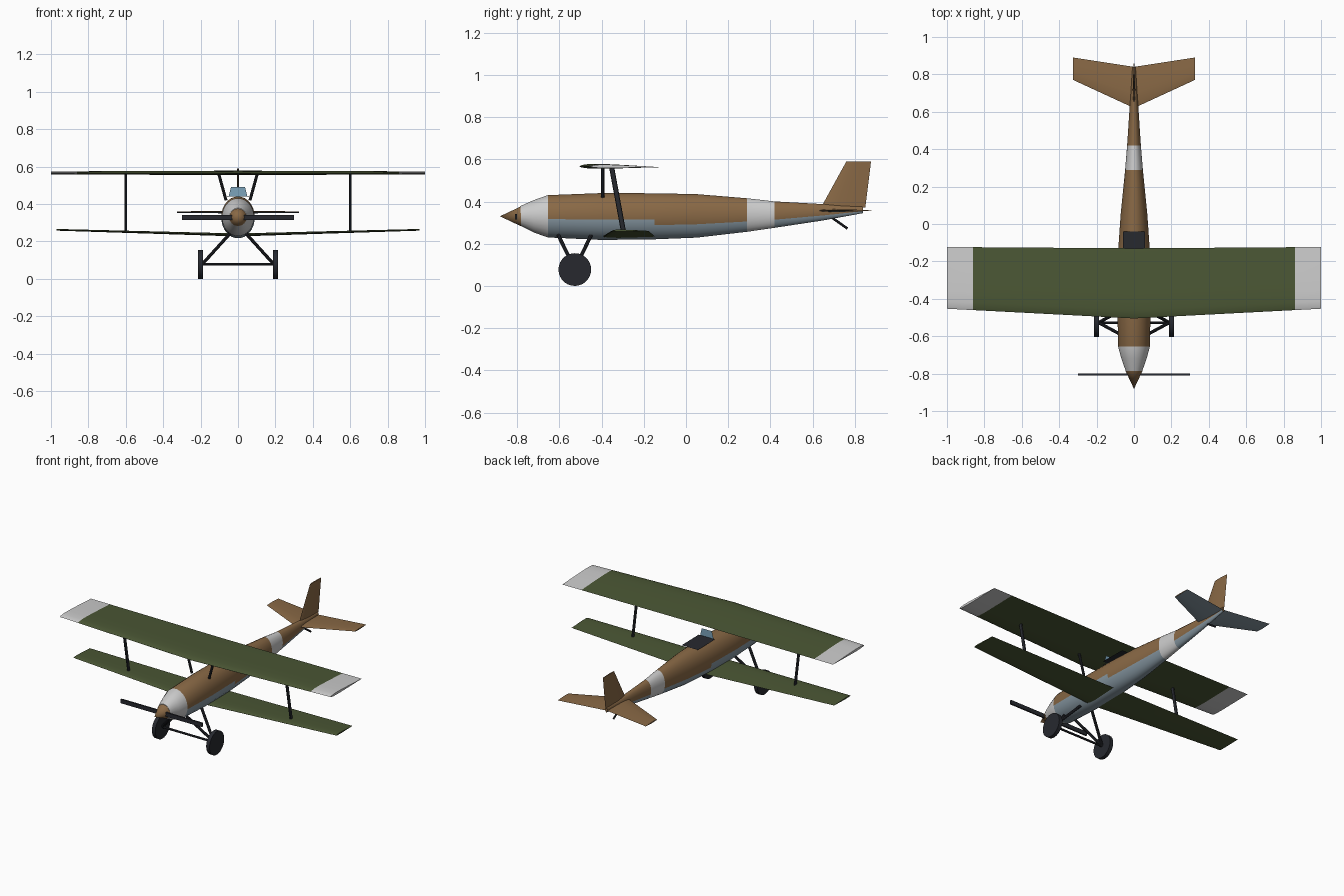
import bpy, bmesh, math
from mathutils import Vector, Matrix

if "Cube" in bpy.data.objects:
    bpy.data.objects.remove(bpy.data.objects["Cube"])


def material(name, rgb):
    m = bpy.data.materials.new(name)
    m.diffuse_color = (*rgb, 1)
    m.use_nodes = True
    m.node_tree.nodes["Principled BSDF"].inputs["Base Color"].default_value = m.diffuse_color
    return m


BROWN = material("brown", (0.25, 0.14, 0.06))
BLUE = material("pale_blue", (0.24, 0.31, 0.36))
WHITE = material("white", (0.65, 0.65, 0.65))
GREEN = material("green", (0.07, 0.095, 0.035))
DARK = material("dark", (0.02, 0.022, 0.028))
GLASS = material("glass", (0.2, 0.37, 0.5))


def finish(name, bm, mats, pick=None, smooth=True):
    """Turn a bmesh into an object; pick(center, normal) gives a material index."""
    bmesh.ops.recalc_face_normals(bm, faces=bm.faces)
    for f in bm.faces:
        f.material_index = pick(f.calc_center_median(), f.normal) if pick else 0
    me = bpy.data.meshes.new(name)
    bm.to_mesh(me)
    bm.free()
    ob = bpy.data.objects.new(name, me)
    bpy.context.collection.objects.link(ob)
    for m in mats:
        me.materials.append(m)
    if smooth:
        bpy.ops.object.select_all(action="DESELECT")
        ob.select_set(True)
        bpy.context.view_layer.objects.active = ob
        bpy.ops.object.shade_smooth_by_angle(angle=math.radians(35))
    return ob


def loft(name, rings, mats, pick=None):
    bm = bmesh.new()
    loops = [[bm.verts.new(p) for p in ring] for ring in rings]
    n = len(loops[0])
    for a, b in zip(loops, loops[1:]):
        for i in range(n):
            j = (i + 1) % n
            bm.faces.new((a[i], a[j], b[j], b[i]))
    bm.faces.new(loops[0])
    bm.faces.new(loops[-1])
    return finish(name, bm, mats, pick)


# Section as (position along chord, height) in units of chord and half thickness
FOIL = [(0, 0.1), (0.03, 0.55), (0.12, 0.95), (0.28, 1), (0.6, 0.55), (1, -0.2),
        (0.6, -0.55), (0.3, -0.8), (0.1, -0.65), (0.02, -0.3)]
LENS = [(0, 0), (0.08, 0.6), (0.35, 1), (0.7, 0.6), (1, 0),
        (0.7, -0.6), (0.35, -1), (0.08, -0.6)]


def section(profile, lead, trail, thick):
    lead, trail, thick = Vector(lead), Vector(trail), Vector(thick)
    return [lead.lerp(trail, t) + thick * h for t, h in profile]


def rod(name, a, b, r, depth=None, sides=10):
    """Strut between two points; depth is its second half width."""
    a, b = Vector(a), Vector(b)
    d = b - a
    bm = bmesh.new()
    bmesh.ops.create_cone(bm, cap_ends=True, segments=sides, radius1=r, radius2=r, depth=d.length)
    rot = d.to_track_quat("Z", "Y").to_matrix().to_4x4()
    bm.transform(Matrix.Translation((a + b) / 2) @ rot @ Matrix.Diagonal((1, (depth or r) / r, 1, 1)))
    return finish(name, bm, [DARK])


def plane(name, pts, mat):
    bm = bmesh.new()
    bm.faces.new([bm.verts.new(p) for p in pts])
    return finish(name, bm, [mat], smooth=False)


# Fuselage: y, centre height, half width, half height
stations = [(-0.785, 0.332, 0.045, 0.047), (-0.72, 0.33, 0.068, 0.078), (-0.655, 0.33, 0.086, 0.101),
            (-0.4, 0.329, 0.09, 0.112), (-0.15, 0.33, 0.086, 0.11), (0.05, 0.332, 0.072, 0.104),
            (0.29, 0.336, 0.048, 0.08), (0.42, 0.338, 0.037, 0.063), (0.65, 0.349, 0.022, 0.039),
            (0.84, 0.36, 0.008, 0.015)]
N = 24
angles = [math.tau * (i + 0.5) / N for i in range(N)]
rings = [[(rx * math.cos(a), y, cz + rz * math.sin(a)) for a in angles] for y, cz, rx, rz in stations]


def fuselage_paint(c, n):
    if c.y < -0.655 or 0.29 < c.y < 0.42:
        return 2
    return 1 if c.z < 0.327 + max(0, c.y) * 0.028 and n.z < -0.2 else 0


loft("fuselage", rings, [BROWN, BLUE, WHITE], fuselage_paint)

# Spinner and propeller
bm = bmesh.new()
bmesh.ops.create_cone(bm, cap_ends=True, segments=N, radius1=0.047, radius2=0, depth=0.1)
bm.transform(Matrix.Translation((0, -0.832, 0.33)) @ Matrix.Rotation(math.pi / 2, 4, "X"))
finish("spinner", bm, [BROWN])
bm = bmesh.new()
bmesh.ops.create_cube(bm, size=1)
bm.transform(Matrix.Translation((0, -0.805, 0.328)) @ Matrix.Diagonal((0.6, 0.01, 0.027, 1)))
finish("propeller", bm, [DARK], smooth=False)

# Wings
upper = []
for x in (-1, -0.86, 0, 0.86, 1):
    k = abs(x)
    upper.append(section(FOIL, (x, -0.505 + 0.052 * k, 0.566), (x, -0.13 + 0.007 * k, 0.565),
                         (0, 0, 0.013 - 0.004 * k)))
loft("upper_wing", upper, [GREEN, WHITE], lambda c, n: int(abs(c.x) > 0.86))
lower = []
for x in (-0.97, 0, 0.97):
    k = abs(x) / 0.97
    z = 0.234 + 0.028 * k
    lower.append(section(FOIL, (x, -0.395 + 0.045 * k, z), (x, -0.145 - 0.033 * k, z),
                         (0, 0, 0.009 - 0.004 * k)))
loft("lower_wing", lower, [GREEN])

# Tailplane and fin
tail = []
for x in (-0.325, 0, 0.325):
    k = abs(x) / 0.325
    tail.append(section(LENS, (x, 0.62 + 0.15 * k, 0.357), (x, 0.84 + 0.05 * k, 0.357),
                        (0, 0, 0.007 - 0.003 * k)))
loft("tailplane", tail, [BROWN, BLUE], lambda c, n: int(n.z < -0.3))
loft("fin", [section(LENS, (0, 0.64, 0.372), (0, 0.85, 0.372), (0.007, 0, 0)),
             section(LENS, (0, 0.76, 0.59), (0, 0.877, 0.59), (0.004, 0, 0))], [BROWN])
rod("tail_skid", (0, 0.68, 0.332), (0, 0.765, 0.272), 0.006)

# Cockpit opening and windscreen
plane("cockpit", [(-0.06, -0.22, 0.443), (0.06, -0.22, 0.443), (0.06, -0.04, 0.441), (-0.06, -0.04, 0.441)], DARK)
plane("windscreen", [(-0.05, -0.22, 0.44), (0.05, -0.22, 0.44), (0.037, -0.22, 0.492), (-0.037, -0.22, 0.492)], GLASS)

# Wing struts and landing gear, mirrored left and right
for s, side in ((-1, "left"), (1, "right")):
    rod(f"{side}_wing_strut", (s * 0.6, -0.295, 0.25), (s * 0.6, -0.352, 0.56), 0.007, 0.012)
    rod(f"{side}_centre_strut", (s * 0.064, -0.395, 0.42), (s * 0.102, -0.395, 0.558), 0.008)
    for y, end in ((-0.605, "front"), (-0.45, "rear")):
        rod(f"{side}_{end}_gear_strut", (s * 0.045, y, 0.24), (s * 0.19, -0.527, 0.08), 0.009)
    rod(f"{side}_wheel", (s * 0.188, -0.527, 0.0775), (s * 0.213, -0.527, 0.0775), 0.0775, sides=28)
rod("axle", (-0.2, -0.527, 0.078), (0.2, -0.527, 0.078), 0.007)
